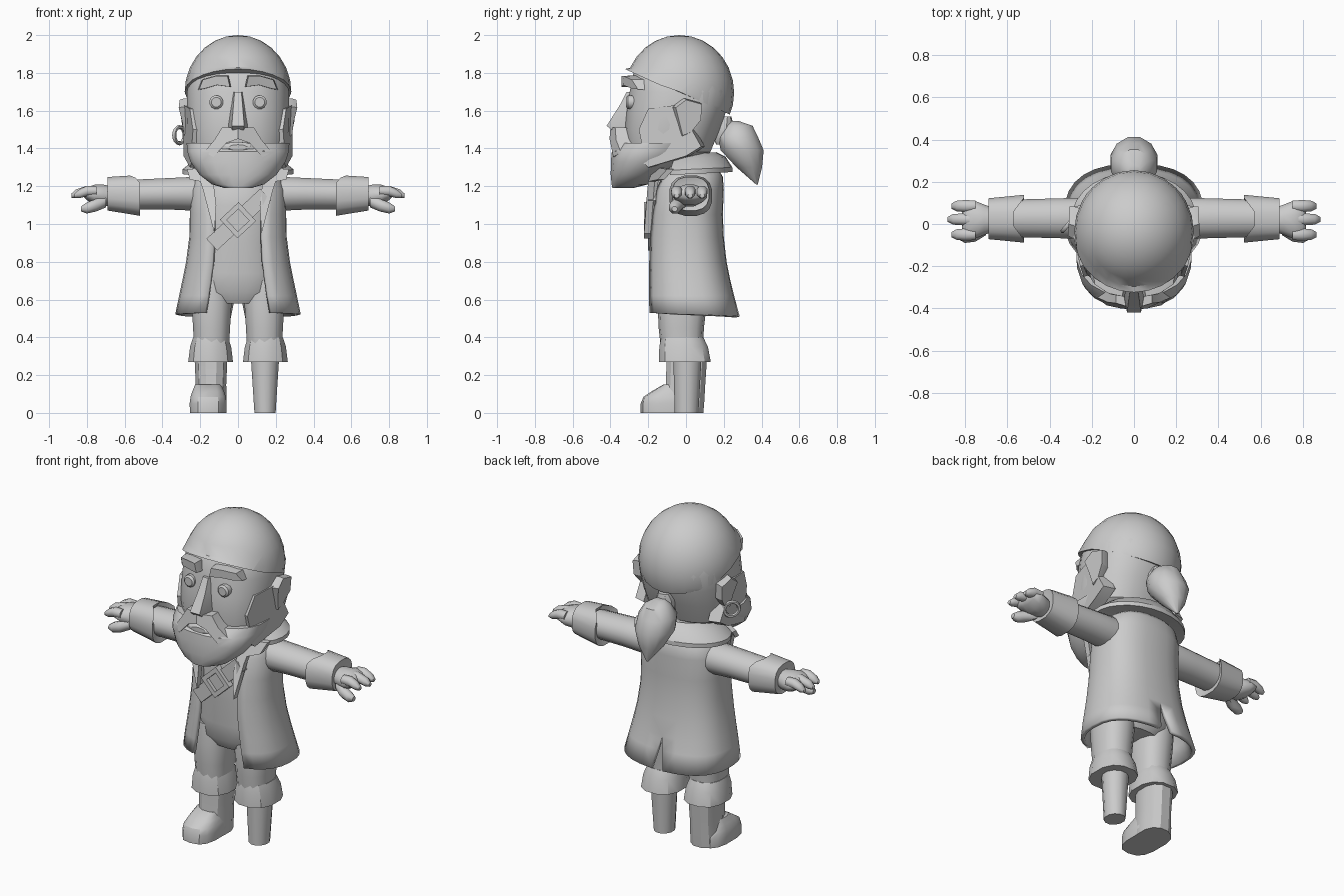
import bpy, bmesh, math
from mathutils import Vector, Matrix

if "Cube" in bpy.data.objects:
    bpy.data.objects.remove(bpy.data.objects["Cube"])

clay = bpy.data.materials.new("plain_grey")
clay.diffuse_color = (0.6, 0.6, 0.6, 1)
clay.use_nodes = True
clay.node_tree.nodes["Principled BSDF"].inputs["Base Color"].default_value = clay.diffuse_color


def finish(name, bm, angle=32):
    bmesh.ops.recalc_face_normals(bm, faces=bm.faces)
    me = bpy.data.meshes.new(name)
    bm.to_mesh(me)
    bm.free()
    ob = bpy.data.objects.new(name, me)
    bpy.context.collection.objects.link(ob)
    me.materials.append(clay)
    bpy.ops.object.select_all(action='DESELECT')
    ob.select_set(True)
    bpy.context.view_layer.objects.active = ob
    bpy.ops.object.shade_smooth_by_angle(angle=math.radians(angle))
    return ob


def ring(c, a, b, axis='z', n=16, p=2.0):
    """Superellipse of radii a, b around c, square to the axis."""
    pts = []
    for i in range(n):
        t = 2 * math.pi * (i + 0.5) / n
        u = a * math.copysign(abs(math.cos(t)) ** (2 / p), math.cos(t))
        v = b * math.copysign(abs(math.sin(t)) ** (2 / p), math.sin(t))
        d = {'z': (u, v, 0), 'x': (0, u, v), 'y': (u, 0, v)}[axis]
        pts.append(Vector(c) + Vector(d))
    return pts


def loft(name, rings, angle=32):
    bm = bmesh.new()
    vs = [[bm.verts.new(q) for q in r] for r in rings]
    n = len(vs[0])
    for r0, r1 in zip(vs, vs[1:]):
        for i in range(n):
            j = (i + 1) % n
            bm.faces.new((r0[i], r0[j], r1[j], r1[i]))
    bm.faces.new(vs[0])
    bm.faces.new(vs[-1])
    return finish(name, bm, angle)


def stack(name, rows, x=0, n=16, p=2.0, angle=32):
    """Rows of (z, front y, back y, half width)."""
    return loft(name, [ring((x, (f + k) / 2, z), w, (k - f) / 2, 'z', n, p) for z, f, k, w in rows], angle)


def plate(name, pts, depth, s=1, taper=1.0):
    """Outline pushed back by depth; the front can be tapered for a bevel."""
    pts = [Vector((s * q[0], q[1], q[2])) for q in pts]
    d = Vector((s * depth[0], depth[1], depth[2]))
    mid = sum(pts, Vector()) / len(pts)
    return loft(name, [[mid + (q - mid) * taper for q in pts], [q + d * 0.4 for q in pts], [q + d for q in pts]], 20)


# Head and headscarf
stack("head", [(1.34, -.27, .06, .2), (1.38, -.31, .13, .25), (1.5, -.325, .18, .27), (1.6, -.315, .215, .272),
               (1.7, -.30, .235, .272), (1.8, -.28, .21, .25), (1.88, -.22, .14, .18)], n=24, p=2.4)
bm = bmesh.new()
bmesh.ops.create_uvsphere(bm, u_segments=24, v_segments=14, radius=1)
bmesh.ops.transform(bm, verts=bm.verts, matrix=Matrix.Translation((0, -.035, 1.695)) @ Matrix.Diagonal((.283, .29, .305, 1)))
cut = bmesh.ops.bisect_plane(bm, geom=bm.verts[:] + bm.edges[:] + bm.faces[:], plane_co=(0, -.32, 1.83),
                             plane_no=(0, .25, .55), clear_inner=True)
rim = [e for e in cut['geom_cut'] if isinstance(e, bmesh.types.BMEdge)]
for v in {v for e in rim for v in e.verts}:
    if v.co.y < -.05:
        v.co.y -= .025
bmesh.ops.edgeloop_fill(bm, edges=rim)
finish("headscarf", bm)

# Ponytail with its knot
stack("ponytail_knot", [(1.42, .16, .22, .03), (1.46, .14, .25, .055), (1.53, .15, .25, .055), (1.57, .18, .24, .035)], n=10)
stack("ponytail", [(1.545, .23, .28, .03), (1.52, .20, .355, .075), (1.46, .165, .385, .112), (1.39, .18, .415, .115),
                   (1.3, .265, .405, .075), (1.21, .37, .38, .006)], n=12, angle=40)

# Beard, lips and moustache
stack("beard", [(1.19, -.39, -.28, .07), (1.21, -.395, -.2, .14), (1.26, -.4, -.13, .205), (1.33, -.4, -.02, .255),
                (1.385, -.395, .07, .272), (1.43, -.345, .09, .275)], n=20, p=2.3, angle=28)
loft("lower_lip", [ring((0, y, 1.405), a, b, 'y', 10) for y, a, b in ((-.30, .1, .03), (-.37, .09, .03), (-.385, .05, .015))])
for s in (-1, 1):
    plate("moustache", [(0, -.405, 1.45), (.06, -.40, 1.43), (.13, -.385, 1.355), (.18, -.345, 1.38),
                        (.125, -.37, 1.445), (.085, -.375, 1.51), (0, -.40, 1.51)], (0, .09, 0), s)

    # Sideburns, ears, brows, eyes
    yz = [(-.05, 1.63), (-.2, 1.61), (-.25, 1.5), (-.235, 1.43), (-.29, 1.38), (-.2, 1.3), (0, 1.36), (.08, 1.41), (.03, 1.5)]
    plate("sideburn", [(.288 - max(0, -y - .1) * .33, y, z) for y, z in yz], (-.07, .02, 0), s)
    plate("ear", [(.315, -.06, 1.62), (.31, .0, 1.665), (.305, .09, 1.64), (.30, .085, 1.55), (.285, .03, 1.48),
                  (.285, -.02, 1.46), (.295, -.04, 1.54)], (-.06, -.02, 0), s, .92)
    plate("eyebrow", [(.037, -.345, 1.725), (.05, -.345, 1.785), (.12, -.33, 1.785), (.19, -.285, 1.765), (.212, -.25, 1.71),
                      (.18, -.285, 1.715), (.11, -.335, 1.735)], (0, .09, 0), s, .93)
    loft("eye", [ring((s * .115, y, 1.645), r, r, 'y', 12) for y, r in ((-.25, .037), (-.308, .037), (-.318, .026))])

# Nose
loft("nose", [[Vector(q) for q in ((-w, b, z), (-w * .6, f, z), (w * .6, f, z), (w, b, z))]
              for z, f, b, w in ((1.7, -.315, -.27, .03), (1.63, -.35, -.28, .04), (1.52, -.42, -.3, .055), (1.49, -.385, -.3, .05))], 25)

# Earring on one ear
R = Matrix.Translation((-.31, .0, 1.47)) @ Matrix.Rotation(math.radians(50), 4, 'Z')
bm = bmesh.new()
loop = []
for i in range(16):
    a = 2 * math.pi * i / 16
    loop.append([bm.verts.new(R @ Vector(((.043 + .011 * math.cos(t)) * math.cos(a), .011 * math.sin(t),
                                          (.043 + .011 * math.cos(t)) * math.sin(a)))) for t in (0, 1.05, 2.09, 3.14, 4.19, 5.24)])
for i in range(16):
    for k in range(6):
        bm.faces.new((loop[i][k], loop[i][(k + 1) % 6], loop[(i + 1) % 16][(k + 1) % 6], loop[(i + 1) % 16][k]))
finish("earring", bm, 60)

# Torso with neck
stack("torso", [(.58, -.12, .1, .14), (.64, -.155, .14, .215), (.74, -.165, .15, .21), (.9, -.175, .15, .2), (1.1, -.185, .16, .21),
                (1.2, -.17, .16, .2), (1.27, -.13, .15, .15), (1.42, -.1, .12, .11)], n=20, p=2.4, angle=40)

# Coat: half a shell, open in front, slit at the lower back, mirrored
rows = [(1.29, -.10, .17, .17, .12, 0), (1.25, -.145, .195, .225, .13, 0), (1.18, -.175, .2, .252, .135, 0),
        (1.05, -.195, .195, .255, .13, 0), (.93, -.205, .2, .258, .128, 0), (.8, -.21, .215, .275, .135, 0),
        (.7, -.212, .235, .295, .148, 0), (.62, -.215, .255, .312, .16, .018), (.53, -.215, .285, .332, .175, .04)]
bm = bmesh.new()
for s in (-1, 1):
    grid = []
    for z, f, k, w, gap, slit in rows:
        cy, ry, p = (f + k) / 2, (k - f) / 2, 2.5
        t0, t1 = math.acos((gap / w) ** (p / 2)), math.acos((slit / w) ** (p / 2))
        line = []
        for i in range(13):
            t = -t0 + (t0 + t1) * i / 12
            x = w * max(math.cos(t), 0) ** (2 / p)
            y = cy + ry * math.copysign(abs(math.sin(t)) ** (2 / p), math.sin(t))
            if x < 1e-4:
                x = 0
            line.append(bm.verts.new((s * x, y, z - (.02 * i / 12 if z < .6 else 0))))
        grid.append(line)
    for r0, r1 in zip(grid, grid[1:]):
        for i in range(12):
            q = (r0[i], r0[i + 1], r1[i + 1], r1[i])
            bm.faces.new(q)
bmesh.ops.remove_doubles(bm, verts=bm.verts, dist=.0005)
coat = finish("coat", bm, 35)
m = coat.modifiers.new("thickness", 'SOLIDIFY')
m.thickness, m.offset = .024, -1

# Collar around the back, and lapels
bm = bmesh.new()
prev = None
for i in range(19):
    t = math.radians(-32 + 244 * i / 18)
    c, q = math.cos(t), math.sin(t)
    cur = [bm.verts.new((r * c, .03 + h * q, z + .01 * q)) for r, h, z in
           ((.16, .13, 1.37), (.225, .18, 1.345), (.295, .215, 1.29), (.295, .215, 1.265), (.17, .13, 1.28))]
    if prev:
        for k in range(5):
            bm.faces.new((prev[k], prev[(k + 1) % 5], cur[(k + 1) % 5], cur[k]))
    else:
        bm.faces.new(cur)
    prev = cur
bm.faces.new(prev)
finish("collar", bm)
for s in (-1, 1):
    plate("lapel", [(.14, -.17, 1.30), (.27, -.10, 1.29), (.255, -.15, 1.235), (.2, -.2, 1.225), (.185, -.205, 1.18),
                    (.125, -.222, .95), (.115, -.215, 1.1)], (0, .035, 0), s)

# Chest strap and square buckle
u, v = Vector((.73, 0, .68)), Vector((-.68, 0, .73))
mid = Vector((0, -.2, 1.02))
plate("chest_strap", [mid + u * a + v * b for a, b in ((-.19, -.042), (.2, -.042), (.2, .042), (-.19, .042))], (0, .04, 0))
for a, b, w, h in ((.055, 0, .013, .068), (-.055, 0, .013, .068), (0, .055, .068, .013), (0, -.055, .068, .013)):
    plate("buckle", [mid + u * (a + i * w) + v * (b + j * h) + Vector((0, -.022, 0))
                     for i, j in ((-1, -1), (1, -1), (1, 1), (-1, 1))], (0, .04, 0))

# Trouser legs with turned-up cuffs
for s in (-1, 1):
    stack("trouser_leg", [(.7, -.14, .12, .1), (.58, -.15, .11, .108), (.45, -.145, .095, .1), (.36, -.135, .09, .095), (.3, -.13, .09, .095)],
          x=s * .14, n=14, p=2.4, angle=40)
    stack("trouser_cuff", [(.40, -.135, .095, .095), (.35, -.145, .12, .112), (.27, -.148, .135, .122)],
          x=s * .145, n=12, p=2.4)

# Boot and wooden peg
stack("boot_shaft", [(.3, -.105, .115, .09), (.15, -.11, .105, .083), (.06, -.12, .1, .085), (0, -.12, .095, .085)], x=-.143, n=12, p=2.4)
stack("boot_foot", [(0, -.24, .08, .098), (.05, -.24, .08, .1), (.085, -.225, .06, .095), (.115, -.18, .04, .085), (.15, -.12, .02, .07)],
      x=-.158, n=14, p=2.8)
stack("peg", [(.3, -.07, .085, .078), (0, -.062, .068, .058)], x=.143, n=12)

for s in (-1, 1):
    # Sleeve and cuff with a notch on top
    loft("sleeve", [ring((s * x, .027, z), a, b, 'x', 16) for x, z, a, b in
                    ((.12, 1.155, .09, .085), (.22, 1.16, .1, .092), (.36, 1.16, .096, .085), (.58, 1.155, .09, .08))])
    cuff = [ring((s * x, .025, z), a, b, 'x', 16, 2.6) for x, z, a, b in
            ((.53, 1.15, .08, .08), (.52, 1.15, .115, .108), (.69, 1.16, .098, .09), (.68, 1.16, .06, .06))]
    for r in cuff[:2]:
        for q in r:
            if q.z > 1.2:
                q.x += s * .075 * max(0, 1 - abs(q.y - .025) / .1)
    loft("sleeve_cuff", cuff, 30)

    # Hand: palm, three fingers, thumb
    loft("palm", [ring((s * x, .02, z), a, b, 'x', 12) for x, z, a, b in
                  ((.66, 1.15, .055, .05), (.71, 1.15, .075, .06), (.76, 1.155, .095, .055), (.8, 1.16, .09, .035), (.815, 1.16, .07, .02))], 50)
    for y, end in ((.085, .865), (.022, .882), (-.05, .865)):
        loft("finger", [ring((s * x, y, z), r, r * .95, 'x', 8) for x, z, r in
                        ((.75, 1.175, .028), (.8, 1.175, .031), (end - .025, 1.16, .027), (end, 1.15, .013))], 50)
    loft("thumb", [ring((s * x, y, z), r, r, 'x', 8) for x, y, z, r in
                   ((.7, -.02, 1.12, .035), (.75, -.05, 1.1, .036), (.8, -.06, 1.085, .032), (.83, -.06, 1.08, .015))], 50)
